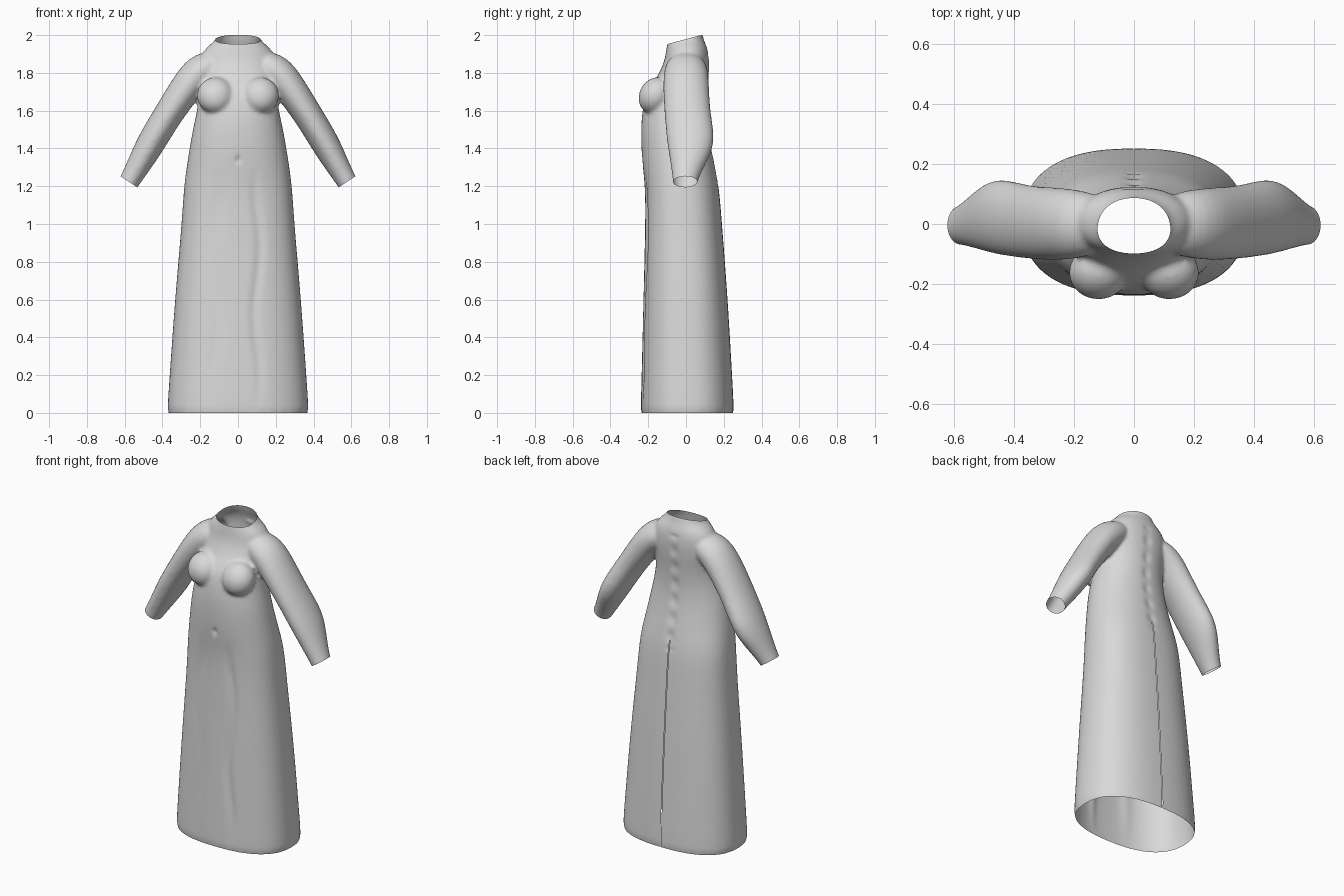
import bpy, bmesh, math
from mathutils import Vector, Matrix

cube = bpy.data.objects.get("Cube")
if cube:
    bpy.data.objects.remove(cube, do_unlink=True)

SEG = 32
bm = bmesh.new()


def oval(power):
    """Unit superellipse points."""
    for i in range(SEG):
        a = 2 * math.pi * i / SEG
        c, s = math.cos(a), math.sin(a)
        yield (math.copysign(abs(c) ** (2 / power), c),
               math.copysign(abs(s) ** (2 / power), s))


def loft(rings):
    """Skin a closed tube through rings of points."""
    rows = [[bm.verts.new(p) for p in ring] for ring in rings]
    for a, b in zip(rows, rows[1:]):
        for i in range(SEG):
            j = (i + 1) % SEG
            bm.faces.new((a[i], a[j], b[j], b[i]))
    bm.faces.new(rows[0][::-1])
    bm.faces.new(rows[-1])


# Skirt, bodice and neck: height, half width, front y, back y
body = [
    (-.05, .38, -.243, .258), (0, .377, -.241, .256), (.6, .336, -.226, .223),
    (1.0, .299, -.216, .191), (1.2, .288, -.216, .176), (1.35, .266, -.236, .146),
    (1.5, .241, -.24, .116), (1.6, .216, -.232, .111), (1.7, .206, -.212, .116),
    (1.77, .206, -.157, .123), (1.85, .2, -.117, .126), (1.91, .19, -.107, .119),
    (1.95, .15, -.1, .106), (1.975, .114, -.094, .093), (2.05, .1, -.09, .08),
]
rings = []
for z, w, front, back in body:
    mid = (front + back) / 2
    power = 2.45 if z < 1.3 else 2.15
    rings.append([(w * u, mid + (back - front) / 2 * v, z) for u, v in oval(power)])
loft(rings)

# Sleeves: x, height, thickness, centre y, half depth
sleeve = [
    (.08, 1.86, .07, 0, .09), (.2, 1.82, .096, 0, .118), (.28, 1.715, .086, 0, .122),
    (.37, 1.58, .076, .008, .122), (.455, 1.44, .077, .028, .13),
    (.51, 1.34, .067, .015, .1), (.575, 1.225, .053, -.006, .062),
    (.605, 1.18, .053, -.006, .062),
]
for side in (1, -1):
    rings = []
    for k, (x, z, r, cy, ry) in enumerate(sleeve):
        p, n = sleeve[max(k - 1, 0)], sleeve[min(k + 1, len(sleeve) - 1)]
        along = Vector((n[0] - p[0], n[1] - p[1])).normalized()
        rings.append([(side * (x - along.y * r * u), cy + ry * v, z + along.x * r * u)
                      for u, v in oval(2)])
    loft(rings)

    # Bust
    place = (Matrix.Translation((side * .118, -.162, 1.68))
             @ Matrix.Rotation(math.radians(-30), 4, 'X')
             @ Matrix.Diagonal((.1, .086, .101, 1)))
    bmesh.ops.create_uvsphere(bm, u_segments=24, v_segments=16, radius=1, matrix=place)

bmesh.ops.recalc_face_normals(bm, faces=bm.faces)
mesh = bpy.data.meshes.new("gown")
bm.to_mesh(mesh)
bm.free()
gown = bpy.data.objects.new("gown", mesh)
bpy.context.collection.objects.link(gown)

# Blend all volumes into one cloth surface
sub = gown.modifiers.new("round", 'SUBSURF')
sub.levels = 2
fuse = gown.modifiers.new("fuse", 'REMESH')
fuse.mode = 'VOXEL'
fuse.voxel_size = .011
soft = gown.modifiers.new("soften", 'SMOOTH')
soft.factor = .5
soft.iterations = 5
graph = bpy.context.evaluated_depsgraph_get()
fused = bpy.data.meshes.new_from_object(gown.evaluated_get(graph))
gown.modifiers.clear()
gown.data = fused

bm = bmesh.new()
bm.from_mesh(fused)


def trim(faces, point, normal, clear=True):
    """Cut the given faces by a plane, removing what lies beyond it."""
    geom = set(faces)
    for f in faces:
        geom.update(f.edges)
        geom.update(f.verts)
    bmesh.ops.bisect_plane(bm, geom=list(geom), plane_co=point, plane_no=normal,
                           clear_outer=clear)


# Open hem, neckline and cuffs
trim(bm.faces[:], (0, 0, 0), (0, 0, -1))
trim([f for f in bm.faces if f.calc_center_median().z > 1.8], (0, .08, 2), (0, -.265, 1))
for side in (1, -1):
    cuff = [f for f in bm.faces if f.calc_center_median().x * side > .45]
    trim(cuff, (side * .575, 0, 1.222), (side * .55, 0, -.83))


def bump(d, width):
    return math.exp(-(d / width) ** 2)


# Skirt folds, navel and spine dimples
for v in bm.verts:
    x, y, z = v.co
    if y < -.1 and z < 1.3:
        fade = min(1, (1.3 - z) / .2) * min(1, z / .3)
        wave = .015 * math.sin(z * 9)
        v.co.y += fade * (.009 * bump(x - .1 - wave, .025) + .006 * bump(x + .12 + wave, .035))
    if y < -.1:
        v.co.y += .012 * bump(x, .012) * bump(z - 1.34, .02)
    if y > .05 and 1.2 < z < 1.9:
        v.co.y -= .008 * bump(x, .025) * (.6 + .4 * math.sin(z * 60))

# Narrow slit down the centre back of the skirt
for x in (-.002, .002):
    back = [f for f in bm.faces
            if f.calc_center_median().y > .05 and f.calc_center_median().z < 1.27
            and abs(f.calc_center_median().x) < .03]
    trim(back, (x, 0, 0), (1, 0, 0), clear=False)
slit = [f for f in bm.faces
        if abs(f.calc_center_median().x) < .002 and f.calc_center_median().y > .05
        and f.calc_center_median().z < 1.26]
bmesh.ops.delete(bm, geom=slit, context='FACES')
bm.to_mesh(fused)
bm.free()

# Plain grey cloth
cloth = bpy.data.materials.new("grey cloth")
cloth.use_nodes = True
colour = (.7, .7, .7, 1)
cloth.diffuse_color = colour
cloth.node_tree.nodes["Principled BSDF"].inputs["Base Color"].default_value = colour
fused.materials.clear()
fused.materials.append(cloth)
for poly in fused.polygons:
    poly.material_index = 0

bpy.context.view_layer.objects.active = gown
gown.select_set(True)
bpy.ops.object.shade_smooth_by_angle(angle=math.radians(50))
